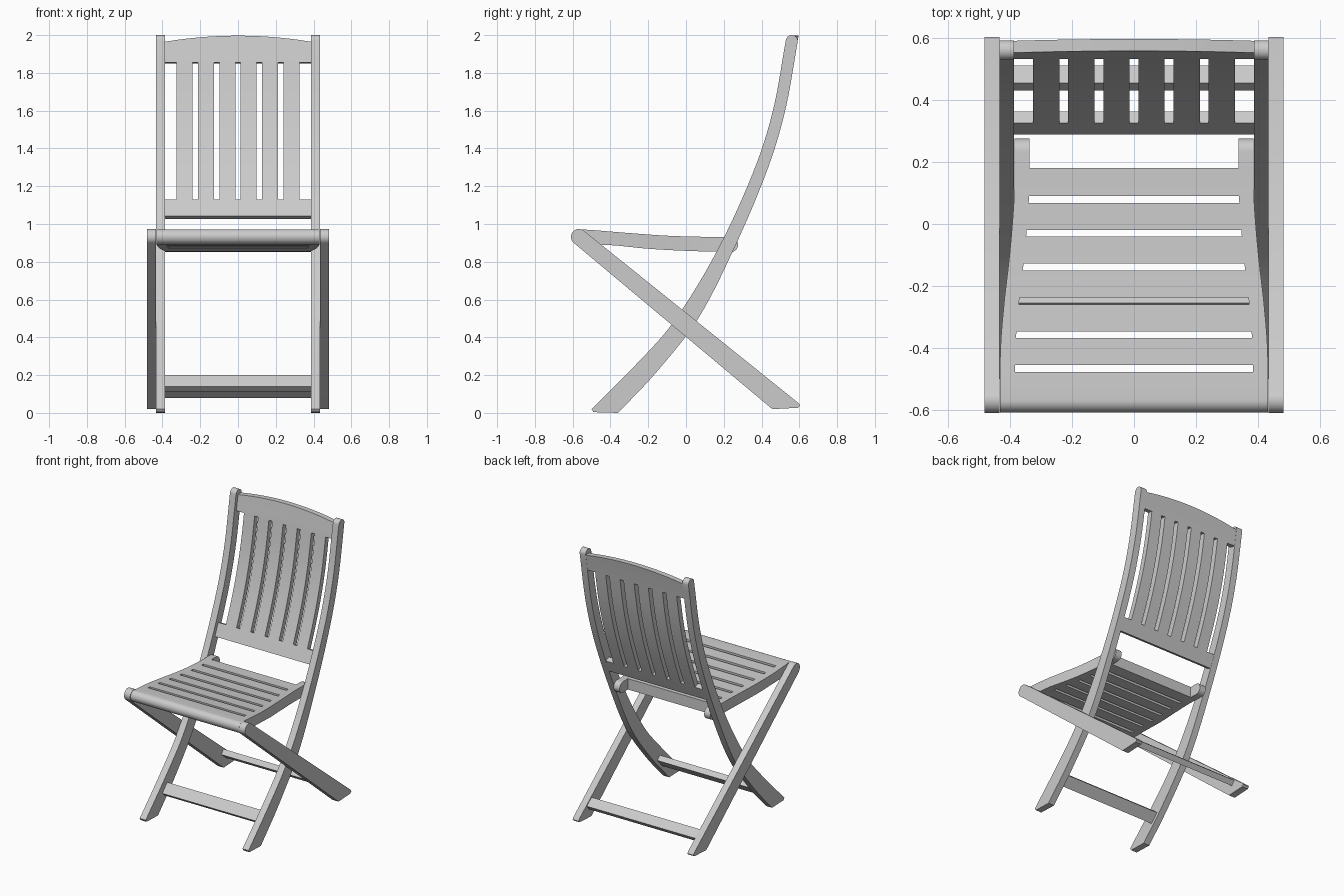
import bpy
import bmesh
import math

if "Cube" in bpy.data.objects:
    bpy.data.objects.remove(bpy.data.objects["Cube"], do_unlink=True)

GREY = (0.6, 0.6, 0.6, 1.0)
paint = bpy.data.materials.new("grey_wood")
paint.use_nodes = True
paint.diffuse_color = GREY
bsdf = paint.node_tree.nodes["Principled BSDF"]
bsdf.inputs["Base Color"].default_value = GREY
bsdf.inputs["Roughness"].default_value = 0.6


def finish(name, bm):
    """Turn a bmesh into a painted object with sharp edges kept."""
    bmesh.ops.recalc_face_normals(bm, faces=bm.faces[:])
    mesh = bpy.data.meshes.new(name)
    bm.to_mesh(mesh)
    bm.free()
    obj = bpy.data.objects.new(name, mesh)
    bpy.context.collection.objects.link(obj)
    mesh.materials.append(paint)
    bpy.ops.object.select_all(action="DESELECT")
    obj.select_set(True)
    bpy.context.view_layer.objects.active = obj
    bpy.ops.object.shade_smooth_by_angle(angle=math.radians(32))
    return obj


def smooth(points, t):
    """Smooth curve through (t, value) points."""
    n = len(points)

    def slope(i):
        a, b = points[max(i - 1, 0)], points[min(i + 1, n - 1)]
        return (b[1] - a[1]) / (b[0] - a[0])

    i = 0
    while i < n - 2 and t > points[i + 1][0]:
        i += 1
    (t0, v0), (t1, v1) = points[i], points[i + 1]
    d = t1 - t0
    s = (t - t0) / d
    return ((2 * s**3 - 3 * s**2 + 1) * v0 + (s**3 - 2 * s**2 + s) * d * slope(i)
            + (3 * s**2 - 2 * s**3) * v1 + (s**3 - s**2) * d * slope(i + 1))


def spread(a, b, n):
    return [a + (b - a) * i / n for i in range(n + 1)]


def prism(name, outline, x0, x1):
    """Extrude a (y, z) outline from x0 to x1."""
    bm = bmesh.new()
    face = bm.faces.new([bm.verts.new((x0, y, z)) for y, z in outline])
    new = bmesh.ops.extrude_face_region(bm, geom=[face])["geom"]
    for v in new:
        if isinstance(v, bmesh.types.BMVert):
            v.co.x = x1
    return finish(name, bm)


def panel(name, us, vs, keep, point):
    """Thick slotted sheet: point(u, v, side) places both skins."""
    bm = bmesh.new()
    far = {}
    grid = []
    for v in vs:
        row = []
        for u in us:
            vert = bm.verts.new(point(u, v, 0))
            far[vert] = point(u, v, 1)
            row.append(vert)
        grid.append(row)
    for j in range(len(vs) - 1):
        for i in range(len(us) - 1):
            if keep((us[i] + us[i + 1]) / 2, (vs[j] + vs[j + 1]) / 2):
                bm.faces.new((grid[j][i], grid[j][i + 1],
                              grid[j + 1][i + 1], grid[j + 1][i]))
    bm.faces.ensure_lookup_table()
    old = {tuple(v.co): p for v, p in far.items()}
    new = bmesh.ops.extrude_face_region(bm, geom=bm.faces[:])["geom"]
    for v in new:
        if isinstance(v, bmesh.types.BMVert):
            v.co = old[tuple(v.co)]
    bmesh.ops.delete(bm, geom=[v for v in bm.verts if not v.link_faces], context="VERTS")
    return finish(name, bm)


# Curved edges of the long back legs, as (z, y)
FRONT_EDGE = [(0.02, -0.5), (0.235, -0.285), (0.465, -0.078), (0.85, 0.16),
              (1.285, 0.36), (1.6, 0.46), (1.97, 0.528)]
REAR_EDGE = [(0, -0.36), (0.2, -0.17), (0.485, 0.055), (0.85, 0.245),
             (1.285, 0.43), (1.6, 0.525), (1.97, 0.592)]


def rear(z):
    return smooth(REAR_EDGE, z)


# Back legs with rounded tops
back_outline = [(smooth(FRONT_EDGE, z), z) for z in spread(0.02, 1.968, 36)]
back_outline += [(0.56 - 0.032 * math.cos(a), 1.968 + 0.032 * math.sin(a))
                 for a in spread(0, math.pi, 12)[1:-1]]
back_outline += [(rear(z), z) for z in spread(1.968, 0, 36)] + [(-0.49, 0.004)]

# Crossing front legs, rounded at the seat
tilt = math.atan2(0.78, 0.63)
front_outline = [(-0.567 + 0.042 * math.cos(a), 0.932 + 0.042 * math.sin(a))
                 for a in spread(tilt, tilt + math.pi, 14)]
front_outline += [(0.457, 0.02), (0.592, 0.027), (0.603, 0.038), (0.598, 0.05)]

for side, s in (("left", 1), ("right", -1)):
    prism("back_leg_" + side, back_outline, s * 0.386, s * 0.434)
    prism("front_leg_" + side, front_outline, s * 0.434, s * 0.482)

# Stretchers between the leg pairs
prism("back_leg_stretcher", [(-0.31, 0.14), (-0.255, 0.2), (-0.225, 0.173),
                             (-0.28, 0.113)], -0.387, 0.387)
prism("front_leg_stretcher", [(0.455, 0.155), (0.51, 0.111), (0.485, 0.08),
                              (0.43, 0.124)], -0.435, 0.435)

# Seat: one slotted slab that narrows toward the back
SEAT_TOP = [(-0.61, 0.974), (-0.5, 0.968), (-0.3, 0.952), (-0.1, 0.938),
            (0.1, 0.932), (0.28, 0.93)]
SEAT_BOTTOM = [(-0.61, 0.893), (-0.4, 0.888), (-0.2, 0.869), (0, 0.858), (0.28, 0.85)]
SEAT_WIDTH = [(-0.61, 0.432), (-0.4, 0.43), (-0.25, 0.418), (-0.12, 0.403),
              (0, 0.392), (0.1, 0.386), (0.28, 0.385)]
NOSE, TAIL, BACK_SLAT = -0.607, 0.275, 0.18
SLOTS = [(0.068 - 0.109 * i, 0.09 - 0.109 * i) for i in range(6)]


def seat_point(u, y, side):
    top, bottom = smooth(SEAT_TOP, y), smooth(SEAT_BOTTOM, y)
    half = (top - bottom) / 2
    inset = max(0, 1 - min(y - NOSE, TAIL - y) / half)
    height = half * math.sqrt(max(0.003, 1 - inset**2))
    x = smooth(SEAT_WIDTH, y) - (0.048 if abs(u) == 1 else 0)
    return (math.copysign(x, u), y, (top + bottom) / 2 + (height if side else -height))


def seat_keep(u, y):
    return abs(u) > 1 or (y < BACK_SLAT and not any(a < y < b for a, b in SLOTS))


rows = [NOSE + 0.04 * (1 - math.cos(a)) for a in spread(0, math.pi / 2, 8)]
rows += [TAIL - 0.04 * (1 - math.cos(a)) for a in spread(0, math.pi / 2, 8)]
for a, b in SLOTS:
    rows += [a, b, b + 0.029, b + 0.058]
rows += [-0.52, BACK_SLAT]
panel("seat", [-2, -1, 1, 2], sorted(rows), seat_keep, seat_point)

# Backrest: curved slotted panel with an arched top rail
RAIL_LOW, RAIL_HIGH, THICK = 1.115, 1.85, 0.039
SLATS = [0.113 * (i - 2.5) for i in range(6)]


def back_point(x, z, side):
    if z > RAIL_HIGH:
        arch = 1.965 + 0.032 * (1 - (x / 0.386) ** 2)
        z = RAIL_HIGH + (z - RAIL_HIGH) / 0.1 * (arch - RAIL_HIGH)
    y = rear(z) - 0.001
    lean = (rear(z + 0.01) - rear(z - 0.01)) / 0.02
    offset = THICK * side / math.hypot(1, lean)
    return (x, y - offset, z + offset * lean * (z < 1.9))


def back_keep(x, z):
    return z < RAIL_LOW or z > RAIL_HIGH or any(abs(x - c) < 0.0425 for c in SLATS)


columns = [-0.386, 0.386]
for c in SLATS:
    columns += [c - 0.0425, c, c + 0.0425]
levels = spread(1.027, RAIL_LOW, 3) + spread(RAIL_LOW, RAIL_HIGH, 18)[1:]
levels += spread(RAIL_HIGH, RAIL_HIGH + 0.1, 4)[1:]
panel("backrest", sorted(columns), levels, back_keep, back_point)
